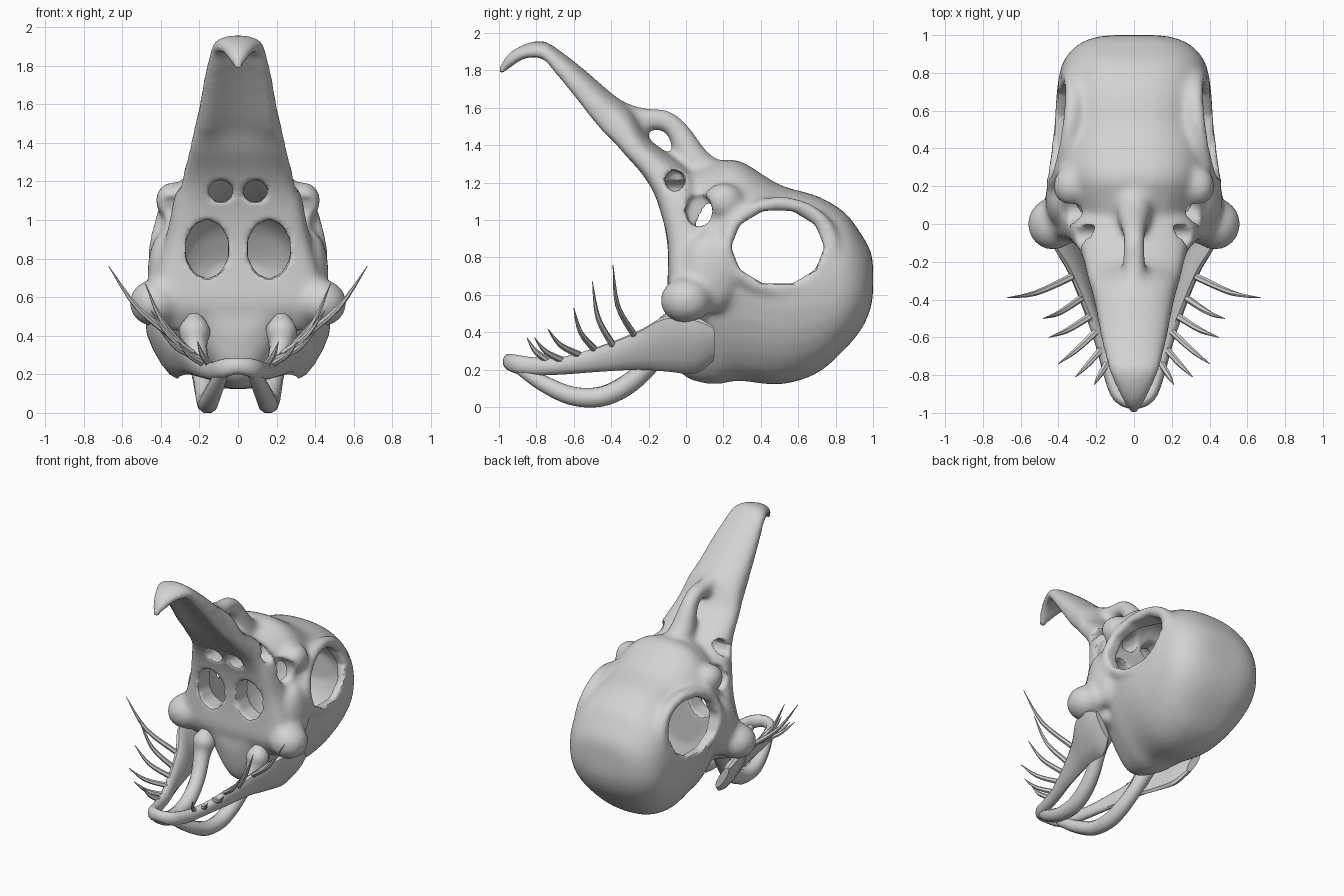
import bpy, bmesh, math
from mathutils import Vector, Matrix

cube = bpy.data.objects.get("Cube")
if cube:
    bpy.data.objects.remove(cube, do_unlink=True)

bone = bpy.data.materials.new("bone_grey")
bone.use_nodes = True
bone.diffuse_color = (0.65, 0.65, 0.65, 1)
bone.node_tree.nodes["Principled BSDF"].inputs["Base Color"].default_value = (0.65, 0.65, 0.65, 1)


def spline(rows, n=4):
    """Smooth interpolation through rows of numbers."""
    out, last = [], len(rows) - 1
    for i in range(last):
        a, b, c, d = (rows[max(i - 1, 0)], rows[i], rows[i + 1], rows[min(i + 2, last)])
        for k in range(n):
            t = k / n
            out.append([q + t * (r - p) / 2 + t * t * (p - 2.5 * q + 2 * r - s / 2)
                        + t ** 3 * (1.5 * (q - r) + (s - p) / 2)
                        for p, q, r, s in zip(a, b, c, d)])
    return out + [list(rows[-1])]


def add_object(name, bm):
    bmesh.ops.recalc_face_normals(bm, faces=bm.faces)
    mesh = bpy.data.meshes.new(name)
    bm.to_mesh(mesh)
    bm.free()
    mesh.materials.append(bone)
    ob = bpy.data.objects.new(name, mesh)
    bpy.context.collection.objects.link(ob)
    return ob


def loft(name, rings):
    bm = bmesh.new()
    loops = [[bm.verts.new(p) for p in ring] for ring in rings]
    n = len(loops[0])
    for a, b in zip(loops, loops[1:]):
        for i in range(n):
            bm.faces.new((a[i], a[(i + 1) % n], b[(i + 1) % n], b[i]))
    bm.faces.new(loops[0])
    bm.faces.new(loops[-1])
    return add_object(name, bm)


def power(v, p):
    return math.copysign(abs(v) ** p, v)


def angles(n):
    return [2 * math.pi * i / n for i in range(n)]


def tube(name, rows, sides=8, n=4):
    """Tapered round bar through rows of x, y, z, radius."""
    rows = spline(rows, n)
    pts = [Vector(r[:3]) for r in rows]
    rings = []
    for i, p in enumerate(pts):
        t = (pts[min(i + 1, len(pts) - 1)] - pts[max(i - 1, 0)]).normalized()
        u = t.cross(Vector((0.6, 0.2, 0.77))).normalized()
        v = t.cross(u)
        rings.append([p + rows[i][3] * (u * math.cos(a) + v * math.sin(a)) for a in angles(sides)])
    return loft(name, rings)


def ball(name, loc, size):
    bm = bmesh.new()
    bmesh.ops.create_icosphere(bm, subdivisions=3, radius=1,
                               matrix=Matrix.Translation(loc) @ Matrix.Diagonal((*size, 1)))
    return add_object(name, bm)


def drill(name, loc, axis, r1, r2, depth, sides=10):
    """Faceted cutter bar along x or y."""
    turn = Matrix.Rotation(math.pi / 2, 4, "Y" if axis == "X" else "X")
    scale = Matrix.Diagonal((depth, r1, r2, 1)) if axis == "X" else Matrix.Diagonal((r1, depth, r2, 1))
    bm = bmesh.new()
    bmesh.ops.create_cone(bm, cap_ends=True, segments=sides, radius1=1, radius2=1, depth=1,
                          matrix=Matrix.Translation(loc) @ scale @ turn)
    ob = add_object(name, bm)
    ob.hide_render = True
    return ob


def braincase(name, rows, inset=0.0):
    rings = []
    for y, top, low, w, taper in spline(rows):
        mid, h = (top + low) / 2, (top - low) / 2 - inset
        rings.append([((w - inset) * power(math.cos(a), 0.8) * (1 + taper * min(math.sin(a), 0)),
                       y, mid + h * power(math.sin(a), 0.85)) for a in angles(32)])
    return loft(name, rings)


# Braincase: y, top, bottom, half width, narrowing of the lower half
case = [(-0.09, 1.16, 0.4, 0.26, 0.5), (-0.03, 1.24, 0.18, 0.31, 0.55), (0.14, 1.3, 0.12, 0.4, 0.4),
        (0.28, 1.32, 0.14, 0.425, 0.25), (0.5, 1.19, 0.12, 0.42, 0.15), (0.7, 1.13, 0.18, 0.41, 0.1),
        (0.85, 1.04, 0.31, 0.38, 0), (0.94, 0.92, 0.42, 0.31, 0), (0.985, 0.84, 0.52, 0.22, 0),
        (1.0, 0.77, 0.6, 0.12, 0)]
solids = [braincase("braincase", case)]

# Beak and face: top y, z, underside y, z, half width, hollowing
beak = [(-1.02, 1.78, -1.0, 1.76, 0.015, 0), (-0.97, 1.87, -0.95, 1.8, 0.05, 0.2),
        (-0.89, 1.93, -0.87, 1.85, 0.09, 0.5), (-0.77, 1.96, -0.77, 1.85, 0.135, 0.7),
        (-0.68, 1.91, -0.71, 1.78, 0.155, 0.7), (-0.55, 1.81, -0.6, 1.64, 0.18, 0.7),
        (-0.4, 1.68, -0.47, 1.47, 0.205, 0.7), (-0.29, 1.59, -0.4, 1.4, 0.225, 0.6),
        (-0.2, 1.44, -0.33, 1.33, 0.25, 0.45), (-0.1, 1.36, -0.25, 1.24, 0.27, 0.35),
        (0.0, 1.29, -0.19, 1.14, 0.295, 0.3), (0.08, 1.2, -0.15, 1.02, 0.335, 0.3),
        (0.13, 1.03, -0.12, 0.85, 0.37, 0.3), (0.15, 0.8, -0.115, 0.7, 0.42, 0.25),
        (0.15, 0.61, -0.11, 0.55, 0.47, 0.15), (0.14, 0.44, -0.04, 0.42, 0.38, 0)]
rings = []
for ty, tz, by, bz, w, hollow in spline(beak):
    mid, up = Vector((0, (ty + by) / 2, (tz + bz) / 2)), Vector((0, (ty - by) / 2, (tz - bz) / 2))
    ring = []
    for a in angles(32):
        s = math.sin(a)
        v = s if s > 0 else -math.sqrt(-s) * (1 - hollow * s * s) * (1 + hollow * 0.6)
        ring.append(mid + up * v + Vector((w * math.cos(a), 0, 0)))
    rings.append(ring)
solids.append(loft("beak", rings))

# Narrow bridge arching over the nostrils
solids.append(tube("nostril_bridge", [
    (0, -0.4, 1.6, 0.06), (0, -0.25, 1.54, 0.065), (0, -0.12, 1.535, 0.06),
    (0, -0.04, 1.47, 0.065), (0, 0.04, 1.32, 0.09), (0, 0.14, 1.22, 0.1)], 12))

# Cheeks, cheekbones, brows and eye socket rims
for s in (-1, 1):
    solids.append(ball("cheek", (s * 0.43, 0.0, 0.57), (0.135, 0.14, 0.125)))
    solids.append(ball("cheekbone", (s * 0.385, 0.13, 0.72), (0.085, 0.15, 0.22)))
    solids.append(ball("brow", (s * 0.335, 0.2, 1.1), (0.095, 0.11, 0.1)))
    rim = []
    for a in angles(24):
        y, z = math.cos(a), math.sin(a)
        rim.append([(s * (0.38 - 0.04 * y - 0.04 * max(z, 0) + 0.05 * math.cos(b)),
                     0.5 + y * (0.285 + 0.04 * math.sin(b)),
                     0.86 + z * (0.23 + 0.04 * math.sin(b))) for b in angles(10)])
    solids.append(loft("socket_rim", rim + rim[:1]))

# Openings: brain cavity, eye sockets, face windows and side gaps
cutters = [braincase("cavity", [(0.05, 1.2, 0.4, 0.34, 0.4)] + [
    (row[0] * 0.95, *row[1:]) for row in case[2:-1]], 0.06)]
cutters.append(drill("eye_opening", (0, 0.49, 0.855), "X", 0.25, 0.205, 2))
for s in (-1, 1):
    cutters.append(drill("face_window", (s * 0.16, 0, 0.85), "Y", 0.115, 0.155, 0.6))
    cutters.append(drill("small_window", (s * 0.09, -0.1, 1.15), "Y", 0.065, 0.06, 0.5))
    cutters.append(drill("upper_gap", (s * 0.25, -0.06, 1.21), "X", 0.055, 0.06, 0.3, 8))
    cutters.append(drill("side_gap", (s * 0.39, 0.07, 1.05), "X", 0.075, 0.09, 0.26, 8))

bm = bmesh.new()
for ob in solids:
    bm.from_mesh(ob.data)
    bpy.data.objects.remove(ob, do_unlink=True)
skull = add_object("skull", bm)


def remesh(ob, rounds):
    m = ob.modifiers.new("Fuse", "REMESH")
    m.mode, m.voxel_size = "VOXEL", 0.016
    m = ob.modifiers.new("Soften", "SMOOTH")
    m.factor, m.iterations = 0.5, rounds


remesh(skull, 16)
for c in cutters:
    m = skull.modifiers.new("Opening", "BOOLEAN")
    m.operation, m.solver, m.object = "DIFFERENCE", "EXACT", c
remesh(skull, 4)
bpy.context.view_layer.update()
done = bpy.data.meshes.new_from_object(skull.evaluated_get(bpy.context.evaluated_depsgraph_get()))
skull.modifiers.clear()
skull.data = done
done.materials.clear()
done.materials.append(bone)
for c in cutters:
    bpy.data.objects.remove(c, do_unlink=True)

# Lower jaw: x, y, top, bottom, half thickness, inward lean of the lower edge
half = [(0, -0.945, 0.285, 0.2, 0.035, 0), (0.08, -0.91, 0.28, 0.18, 0.035, 0),
        (0.125, -0.8, 0.265, 0.17, 0.035, 0), (0.17, -0.65, 0.27, 0.175, 0.035, 0.01),
        (0.245, -0.45, 0.33, 0.19, 0.035, 0.03), (0.33, -0.25, 0.41, 0.2, 0.04, 0.07),
        (0.42, -0.1, 0.49, 0.19, 0.045, 0.12), (0.46, 0.05, 0.48, 0.18, 0.05, 0.14),
        (0.46, 0.15, 0.43, 0.25, 0.03, 0.1)]
rows = spline([(-r[0], *r[1:5], -r[5]) for r in half[:0:-1]] + half)
rings = []
for i, (x, y, top, low, w, lean) in enumerate(rows):
    a, b = rows[max(i - 1, 0)], rows[min(i + 1, len(rows) - 1)]
    side = Vector((b[1] - a[1], a[0] - b[0], 0)).normalized()
    ring = []
    for t in angles(12):
        v = power(math.sin(t), 0.9)
        ring.append(Vector((x - lean * (1 - v) / 2, y, (top + low) / 2 + (top - low) / 2 * v))
                    + side * w * math.cos(t))
    rings.append(ring)
loft("lower_jaw", rings)

# Throat bars and whisker spines: base and tip, bowed outwards
spines = [((0.33, -0.28, 0.39), (0.67, -0.39, 0.76)), ((0.275, -0.39, 0.33), (0.48, -0.5, 0.67)),
          ((0.235, -0.49, 0.31), (0.45, -0.6, 0.53)), ((0.2, -0.57, 0.28), (0.4, -0.74, 0.42)),
          ((0.17, -0.66, 0.25), (0.31, -0.81, 0.37)), ((0.145, -0.74, 0.25), (0.21, -0.85, 0.37))]
for s, label in ((1, "left"), (-1, "right")):
    tube(label + "_throat_bar", [(s * x, y, z, r) for x, y, z, r in (
        (0.08, -0.89, 0.21, 0.035), (0.12, -0.76, 0.125, 0.045), (0.15, -0.61, 0.06, 0.052),
        (0.16, -0.46, 0.055, 0.055), (0.17, -0.33, 0.11, 0.055), (0.19, -0.21, 0.21, 0.052),
        (0.22, -0.12, 0.34, 0.06), (0.225, -0.08, 0.43, 0.082), (0.225, -0.05, 0.5, 0.04))], 10)
    for i, (base, tip) in enumerate(spines):
        p, q = Vector(base), Vector(tip)
        m = p.lerp(q, 0.5) + Vector((0.02, -0.03, -0.03)) * (q - p).length * 2
        tube(f"{label}_spine_{i + 1}", [(s * v.x, v.y, v.z, r) for v, r in (
            (p, 0.019), (m, 0.014), (q, 0.002))], 6)

# Smooth shading on every part
for ob in bpy.context.scene.objects:
    if ob.type == "MESH" and ob.data.materials and ob.data.materials[0] == bone:
        bpy.ops.object.select_all(action="DESELECT")
        ob.select_set(True)
        bpy.context.view_layer.objects.active = ob
        bpy.ops.object.shade_smooth_by_angle(angle=math.radians(40))
